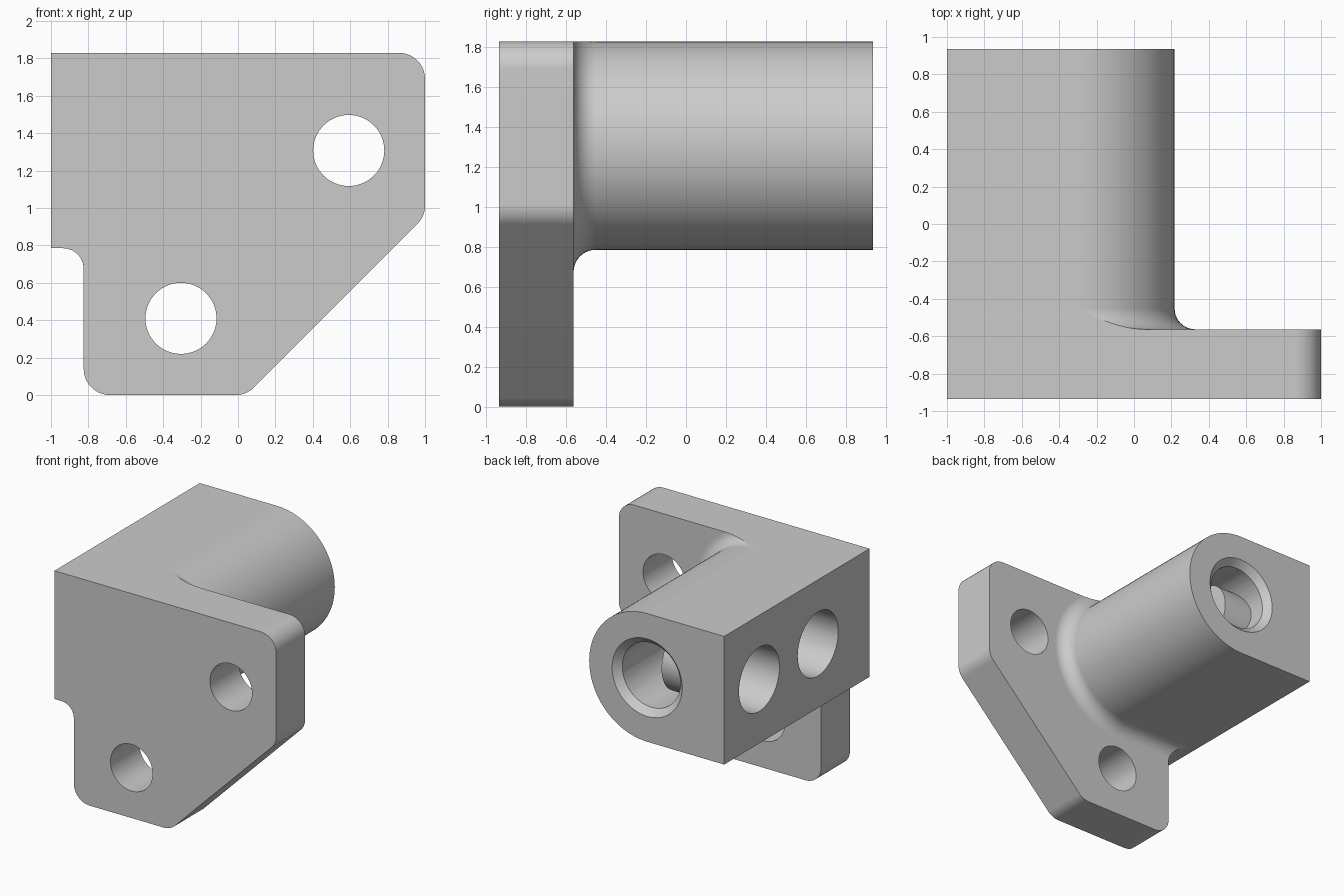
import bpy, bmesh
from math import sin, cos, asin, pi
from mathutils import Vector, Matrix

if "Cube" in bpy.data.objects:
    bpy.data.objects.remove(bpy.data.objects["Cube"])

# Main dimensions
FRONT, BACK, FLANGE_BACK = -0.936, 0.936, -0.563
LEFT, BOTTOM, TOP = -1.0, 0.785, 1.83
AXIS_X, AXIS_Z = -0.305, (BOTTOM + TOP) / 2
RADIUS = (TOP - BOTTOM) / 2
FILLET = 0.11
FLANGE_LEFT = -0.825
HOLE = 0.262


def boss_profile(d, notch_steps=8, arc_steps=48):
    """Boss section grown by d; returns the left-hand part and the round part."""
    start = asin(min(1, (FILLET - d) / FILLET))
    left = []
    for k in range(notch_steps + 1):
        a = start + (pi / 2 - start) * k / notch_steps
        left.append((FLANGE_LEFT - FILLET + FILLET * cos(a),
                     BOTTOM - FILLET + FILLET * sin(a)))
    left += [(LEFT, BOTTOM), (LEFT, TOP)]
    r = RADIUS + d
    high = asin(min(1, RADIUS / r))
    arc = []
    for k in range(arc_steps + 1):
        a = high - (high + pi / 2) * k / arc_steps
        arc.append((AXIS_X + r * cos(a), AXIS_Z + r * sin(a)))
    return left, arc


def rounded(before, corner, after, radius, steps=10):
    """Points of an arc that rounds off one corner."""
    p = Vector(corner)
    u = (Vector(before) - p).normalized()
    v = (Vector(after) - p).normalized()
    half = u.angle(v) / 2
    centre = p + (u + v).normalized() * radius / sin(half)
    a = p + u * radius * cos(half) / sin(half) - centre
    b = p + v * radius * cos(half) / sin(half) - centre
    sweep = pi - 2 * half
    return [centre + (a * sin(sweep * (1 - k / steps)) + b * sin(sweep * k / steps)) / sin(sweep)
            for k in range(steps + 1)]


def add_loop(bm, points, y):
    return [bm.verts.new((x, y, z)) for x, z in points]


def bridge(bm, a, b):
    for i in range(len(a)):
        j = (i + 1) % len(a)
        bm.faces.new((a[i], a[j], b[j], b[i]))


bm = bmesh.new()

# Boss with a fillet flaring into the flange
sections = [(BACK, 0.0)]
for k in range(11):
    t = pi / 2 * (1 - k / 10)
    sections.append((FLANGE_BACK + FILLET * (1 - cos(t)), FILLET * (1 - sin(t))))
rings = []
for y, d in sections:
    left, arc = boss_profile(d)
    rings.append(add_loop(bm, left + arc, y))
for a, b in zip(rings, rings[1:]):
    bridge(bm, a, b)
bm.faces.new(rings[0])

# Flange outline, clockwise from the top of the boss
corners = [(LEFT, TOP), (1, TOP), (1, 0.955), (0.045, 0), (FLANGE_LEFT, 0), (FLANGE_LEFT, BOTTOM)]
outline = []
for i in range(1, 5):
    outline += rounded(corners[i - 1], corners[i], corners[i + 1], 0.14)
n = len(left)
ring = rings[-1]
flange_back = add_loop(bm, outline, FLANGE_BACK)
flange_front = add_loop(bm, left + arc[:1] + outline, FRONT)
bridge(bm, ring[:n + 1] + flange_back, flange_front)
bm.faces.new(flange_front)
bm.faces.new([ring[n]] + flange_back + [ring[0]] + ring[:n:-1])

bmesh.ops.remove_doubles(bm, verts=bm.verts, dist=1e-5)
bmesh.ops.recalc_face_normals(bm, faces=bm.faces)
mesh = bpy.data.meshes.new("mounting_bracket")
bm.to_mesh(mesh)
bm.free()
bracket = bpy.data.objects.new("mounting_bracket", mesh)
bpy.context.collection.objects.link(bracket)

# Single grey material
grey = bpy.data.materials.new("plain grey")
grey.use_nodes = True
colour = (0.6, 0.6, 0.6, 1)
grey.diffuse_color = colour
grey.node_tree.nodes["Principled BSDF"].inputs["Base Color"].default_value = colour
mesh.materials.append(grey)

bpy.ops.object.select_all(action='DESELECT')
bpy.context.view_layer.objects.active = bracket
bracket.select_set(True)


def drill(name, start, end, r1, r2=None):
    """Cut a round or tapered hole between two points."""
    start, end = Vector(start), Vector(end)
    axis = end - start
    cut = bmesh.new()
    bmesh.ops.create_cone(
        cut, cap_ends=True, segments=64, radius1=r1, radius2=r2 or r1, depth=axis.length,
        matrix=Matrix.Translation((start + end) / 2) @ axis.to_track_quat('Z', 'Y').to_matrix().to_4x4())
    cutter_mesh = bpy.data.meshes.new(name)
    cut.to_mesh(cutter_mesh)
    cut.free()
    cutter_mesh.materials.append(grey)
    cutter = bpy.data.objects.new(name, cutter_mesh)
    cutter.hide_render = True
    bpy.context.collection.objects.link(cutter)
    mod = bracket.modifiers.new(name, 'BOOLEAN')
    mod.operation = 'DIFFERENCE'
    mod.solver = 'EXACT'
    mod.object = cutter
    bpy.ops.object.modifier_apply(modifier=name)
    bpy.data.objects.remove(cutter)


# Bolt holes through the flange
for x, z in ((0.592, AXIS_Z), (AXIS_X, 0.41)):
    drill("bolt_hole", (x, FRONT - 0.1, z), (x, FLANGE_BACK + 0.2, z), 0.19)

# Blind bore with a chamfered mouth
drill("bore", (AXIS_X, BACK + 0.1, AXIS_Z), (AXIS_X, -0.535, AXIS_Z), HOLE)
drill("bore_chamfer", (AXIS_X, BACK + 0.01, AXIS_Z), (AXIS_X, BACK - 0.055, AXIS_Z),
      HOLE + 0.064, HOLE - 0.001)

# Side ports meeting the bore
for y in (0.485, -0.272):
    drill("side_port", (LEFT - 0.1, y, AXIS_Z), (AXIS_X + 0.003, y, AXIS_Z), HOLE - 0.001)

# Smooth curves, crisp edges
bpy.ops.object.shade_smooth_by_angle(angle=pi / 6)
weighted = bracket.modifiers.new("even_shading", 'WEIGHTED_NORMAL')
weighted.keep_sharp = True
